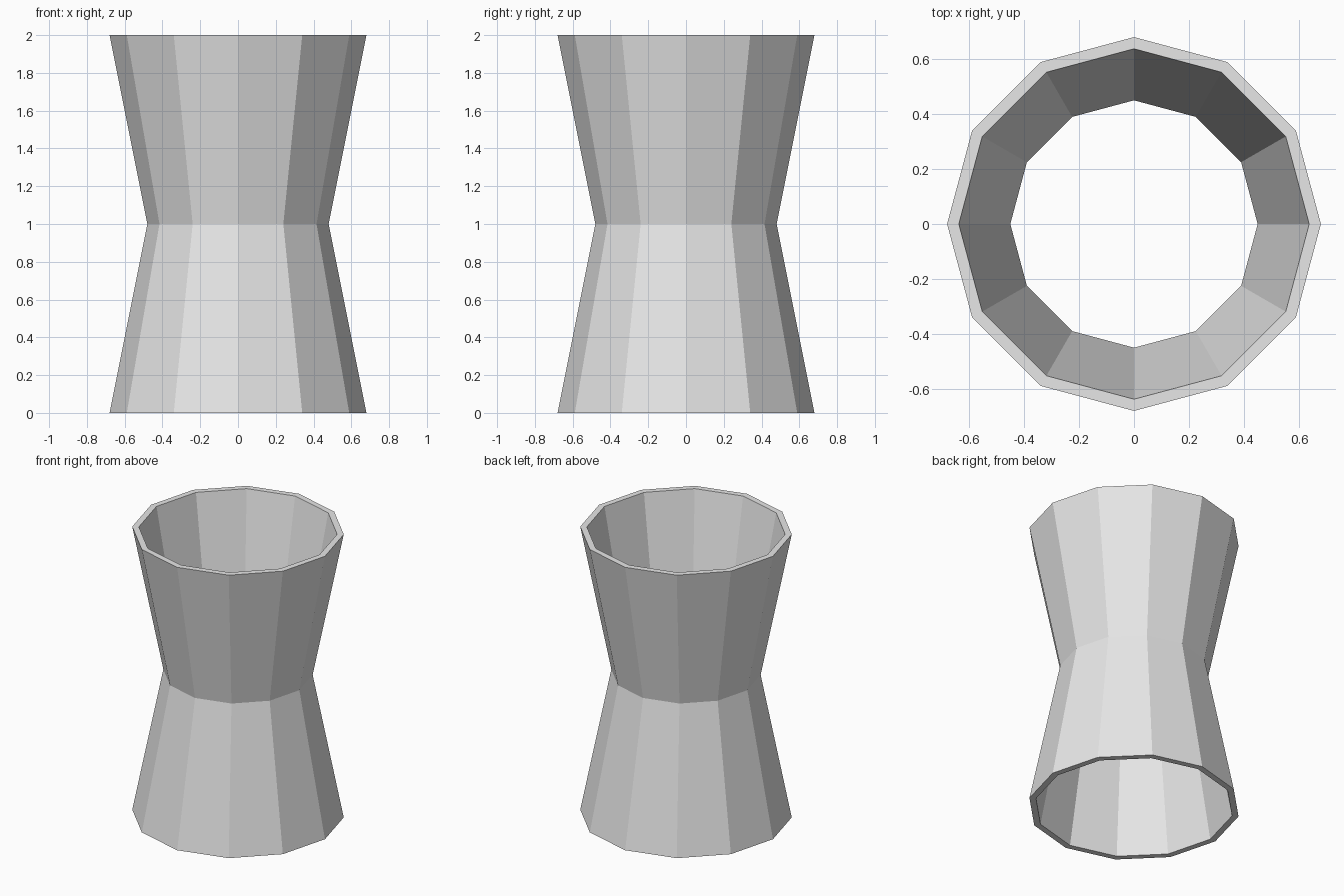
import bpy
import bmesh
from math import cos, sin, pi

cube = bpy.data.objects.get("Cube")
if cube:
    bpy.data.objects.remove(cube, do_unlink=True)

SIDES = 12
END, WAIST, HEIGHT = 0.68, 0.48, 2.0
INNER = 0.9375  # inner wall radius relative to the outer wall

# Plain grey material
grey = bpy.data.materials.new("light grey")
grey.use_nodes = True
colour = (0.8, 0.8, 0.8, 1)
grey.diffuse_color = colour
grey.node_tree.nodes["Principled BSDF"].inputs["Base Color"].default_value = colour

# Closed wall profile: up the outside, down the inside
outside = [(END, 0), (WAIST, HEIGHT / 2), (END, HEIGHT)]
inside = [(r * INNER, z) for r, z in reversed(outside)]
profile = outside + inside

# Spin the profile into a twelve-sided open tube
bm = bmesh.new()
rings = []
for r, z in profile:
    angles = [2 * pi * i / SIDES for i in range(SIDES)]
    rings.append([bm.verts.new((r * cos(a), r * sin(a), z)) for a in angles])
for k, low in enumerate(rings):
    high = rings[(k + 1) % len(rings)]
    for i in range(SIDES):
        j = (i + 1) % SIDES
        bm.faces.new((low[i], low[j], high[j], high[i]))
bmesh.ops.recalc_face_normals(bm, faces=bm.faces)

mesh = bpy.data.meshes.new("waisted_tube")
bm.to_mesh(mesh)
bm.free()
mesh.materials.append(grey)
tube = bpy.data.objects.new("waisted_tube", mesh)
bpy.context.collection.objects.link(tube)
